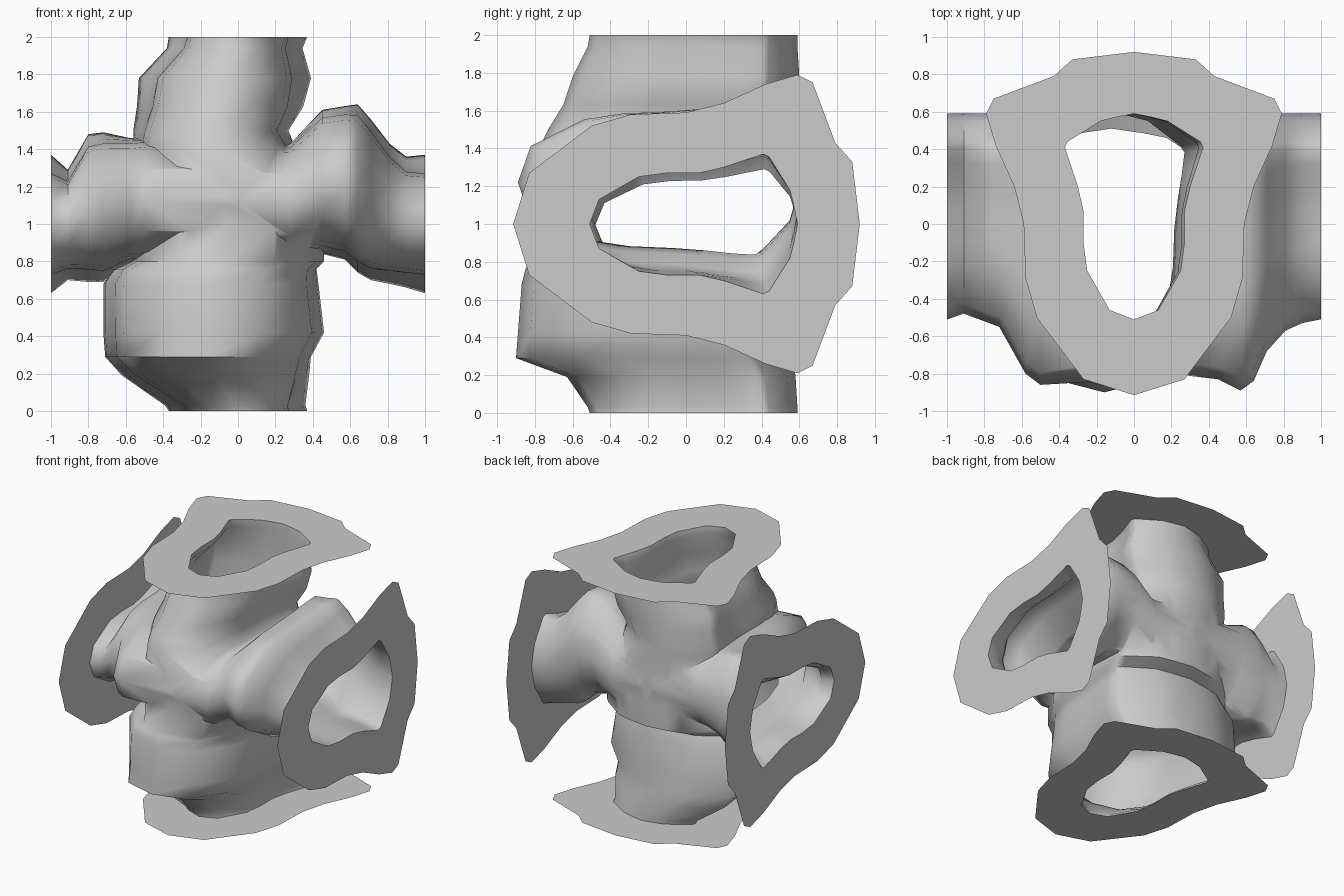
import bpy, bmesh, math

if "Cube" in bpy.data.objects:
    bpy.data.objects.remove(bpy.data.objects["Cube"])

# Half cross-sections (width, y), front to back: tunnel mouth, a fuller middle, flange rim
MOUTH = [(0, -.51), (.13, -.46), (.25, -.25), (.27, -.1), (.27, .07), (.30, .2),
         (.34, .32), (.37, .41), (.355, .44), (.18, .55), (.1, .57), (0, .59)]
FULL = [0, .50, .85, .93, .96, .98, 1, 1, .93, .55, .32, 0]
RIM = [(0, -.915), (.27, -.83), (.52, -.5), (.58, -.29), (.59, 0), (.64, .2),
       (.74, .42), (.79, .59), (.75, .67), (.43, .79), (.33, .88), (0, .92)]


def mirror(half):
    return half + [(-w, y) for w, y in half[-2:0:-1]]


def place(axis, t, w, y):
    # axis "z": section lies in xy; axis "x": section lies in yz around z = 1
    return (w, y, t) if axis == "z" else (t, y, w)


def make_object(name, bm):
    bmesh.ops.recalc_face_normals(bm, faces=bm.faces)
    me = bpy.data.meshes.new(name)
    bm.to_mesh(me)
    bm.free()
    ob = bpy.data.objects.new(name, me)
    bpy.context.collection.objects.link(ob)
    return ob


def tunnel(name, axis, stations):
    bm = bmesh.new()
    rings = []
    for t, lo, hi, front, back, full in stations:
        half = []
        for (w, y), f in zip(MOUTH, FULL):
            u = (w / .37) * (1 - full) + f * full
            half.append((u, front + (y + .51) / 1.1 * (back - front)))
        mid, rad = (lo + hi) / 2, (hi - lo) / 2
        rings.append([bm.verts.new(place(axis, t, mid + u * rad, y))
                      for u, y in mirror(half)])
    n = len(rings[0])
    for a, b in zip(rings, rings[1:]):
        for i in range(n):
            j = (i + 1) % n
            bm.faces.new((a[i], a[j], b[j], b[i]))
    bm.faces.new(rings[0])
    bm.faces.new(rings[-1])
    return make_object(name, bm)


def flange(name, axis, t):
    bm = bmesh.new()
    mid = 0 if axis == "z" else 1
    a, b = ([bm.verts.new(place(axis, t, mid + w, y)) for w, y in mirror(h)]
            for h in (RIM, MOUTH))
    n = len(a)
    for i in range(n):
        j = (i + 1) % n
        bm.faces.new((a[i], a[j], b[j], b[i]))
    return make_object(name, bm)


# Upright tunnel: z, x min, x max, y front, y back, fullness
shaft = tunnel("tunnel_walls", "z", [
    (0, -.37, .37, -.51, .59, 0),
    (.03, -.39, .36, -.52, .59, .1),
    (.19, -.62, .38, -.63, .58, .6),
    (.29, -.71, .39, -.90, .57, .8),
    (.42, -.72, .46, -.89, .56, .8),
    (.68, -.72, .43, -.87, .53, .8),
    (.76, -.66, .42, -.85, .51, .9),
    (.80, -.58, .46, -.83, .61, 1),
    (1.0, -.57, .46, -.83, .62, 1),
    (1.25, -.56, .40, -.82, .61, 1),
    (1.42, -.56, .30, -.77, .60, .8),
    (1.5, -.56, .27, -.73, .60, .6),
    (1.63, -.54, .35, -.65, .60, .4),
    (1.78, -.53, .39, -.60, .60, .25),
    (1.94, -.38, .345, -.52, .59, .1),
    (2, -.37, .37, -.51, .59, 0)])

# Cross tunnel: x, z min, z max, y front, y back, fullness
cross = tunnel("cross_tunnel", "x", [
    (-1, .63, 1.37, -.51, .59, 0),
    (-.91, .70, 1.29, -.48, .59, .3),
    (-.8, .69, 1.48, -.52, .59, .5),
    (-.72, .69, 1.49, -.55, .60, .6),
    (-.58, .78, 1.46, -.80, .60, .9),
    (-.5, .80, 1.46, -.86, .60, 1),
    (0, .80, 1.44, -.83, .61, 1),
    (.28, .77, 1.43, -.81, .60, 1),
    (.45, .84, 1.61, -.83, .60, .8),
    (.57, .81, 1.63, -.89, .60, .8),
    (.64, .74, 1.64, -.84, .60, .7),
    (.71, .70, 1.56, -.68, .60, .6),
    (.81, .68, 1.43, -.57, .59, .4),
    (.9, .66, 1.36, -.53, .59, .2),
    (1, .63, 1.37, -.51, .59, 0)])

# Join the tunnels, then open the four mouths
mod = shaft.modifiers.new("join", "BOOLEAN")
mod.operation = "UNION"
mod.solver = "EXACT"
mod.object = cross
bpy.context.view_layer.objects.active = shaft
shaft.select_set(True)
bpy.ops.object.modifier_apply(modifier="join")
bpy.data.objects.remove(cross)

bm = bmesh.new()
bm.from_mesh(shaft.data)
caps = [f for f in bm.faces
        if all(abs(v.co.x) > .999 for v in f.verts)
        or all(abs(v.co.z - 1) > .999 for v in f.verts)]
bmesh.ops.delete(bm, geom=caps, context="FACES")
bm.to_mesh(shaft.data)
bm.free()
bpy.ops.object.shade_smooth_by_angle(angle=math.radians(55))

# Flat flanges around each mouth
for name, axis, t in (("left_flange", "x", -1), ("right_flange", "x", 1),
                      ("bottom_flange", "z", 0), ("top_flange", "z", 2)):
    flange(name, axis, t)
